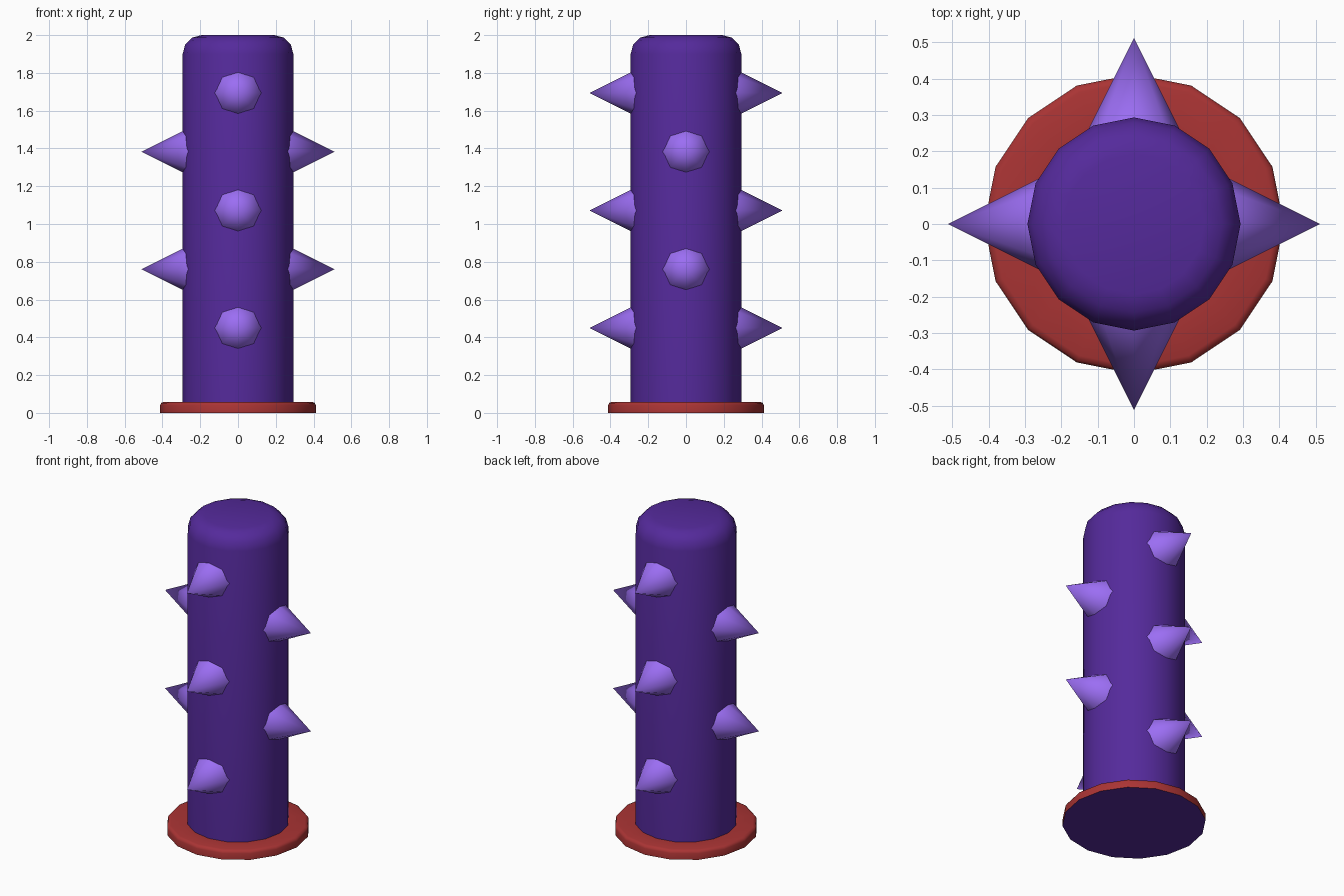
import bpy, bmesh, math
from mathutils import Matrix, Vector

if "Cube" in bpy.data.objects:
    bpy.data.objects.remove(bpy.data.objects["Cube"])


def material(name, color):
    m = bpy.data.materials.new(name)
    m.diffuse_color = (*color, 1)
    m.use_nodes = True
    m.node_tree.nodes["Principled BSDF"].inputs["Base Color"].default_value = m.diffuse_color
    return m


PURPLE = material("deep_purple", (0.09, 0.023, 0.33))
LILAC = material("lilac", (0.33, 0.155, 0.9))
RED = material("red", (0.4, 0.034, 0.034))


def finish(name, bm, mats, angle):
    bmesh.ops.recalc_face_normals(bm, faces=bm.faces)
    me = bpy.data.meshes.new(name)
    bm.to_mesh(me)
    bm.free()
    ob = bpy.data.objects.new(name, me)
    bpy.context.collection.objects.link(ob)
    for m in mats:
        me.materials.append(m)
    bpy.ops.object.select_all(action='DESELECT')
    ob.select_set(True)
    bpy.context.view_layer.objects.active = ob
    bpy.ops.object.shade_smooth_by_angle(angle=math.radians(angle))
    return ob


def lathe(profile, sides=16):
    """Revolve (radius, z) points about z and cap the last ring."""
    bm = bmesh.new()
    rings = [[bm.verts.new((r * math.cos(2 * math.pi * i / sides),
                            r * math.sin(2 * math.pi * i / sides), z))
              for i in range(sides)] for r, z in profile]
    for a, b in zip(rings, rings[1:]):
        for i in range(sides):
            j = (i + 1) % sides
            bm.faces.new((a[i], a[j], b[j], b[i]))
    cap = bm.faces.new(rings[-1])
    return bm, cap


# Column with rounded top edge
R, BEVEL = 0.293, 0.1
arc = [(R - BEVEL + BEVEL * math.cos(t), 1.9 + BEVEL * math.sin(t))
       for t in (math.pi / 2 * k / 3 for k in range(4))]
bm, cap = lathe([(R, 0.058)] + arc)
column = finish("column", bm, [PURPLE], 40)

# Base flange: red rim, purple underside
bm, cap = lathe([(R, 0.058), (0.392, 0.058), (0.406, 0.053),
                 (0.412, 0.04), (0.412, 0.0)])
cap.material_index = 1
base = finish("base_flange", bm, [RED, PURPLE], 50)

# Spikes: opposite pairs, alternating front/back and left/right
TIP, ROOT = 0.511, 0.26
for level in range(5):
    z = 0.45 + 0.311 * level
    for side in range(2):
        angle = math.pi * side + (math.pi / 2 if level % 2 == 0 else 0)
        bm = bmesh.new()
        bmesh.ops.create_cone(bm, cap_ends=False, segments=8,
                              radius1=(TIP - ROOT) / 2, radius2=0,
                              depth=TIP - ROOT)
        bmesh.ops.remove_doubles(bm, verts=bm.verts, dist=1e-4)
        mat = (Matrix.Translation((0, 0, z))
               @ Matrix.Rotation(angle, 4, 'Z')
               @ Matrix.Translation(((TIP + ROOT) / 2, 0, 0))
               @ Matrix.Rotation(math.pi / 2, 4, 'Y'))
        bmesh.ops.transform(bm, matrix=mat, verts=bm.verts)
        finish(f"spike_{level + 1}_{side + 1}", bm, [LILAC], 60)
